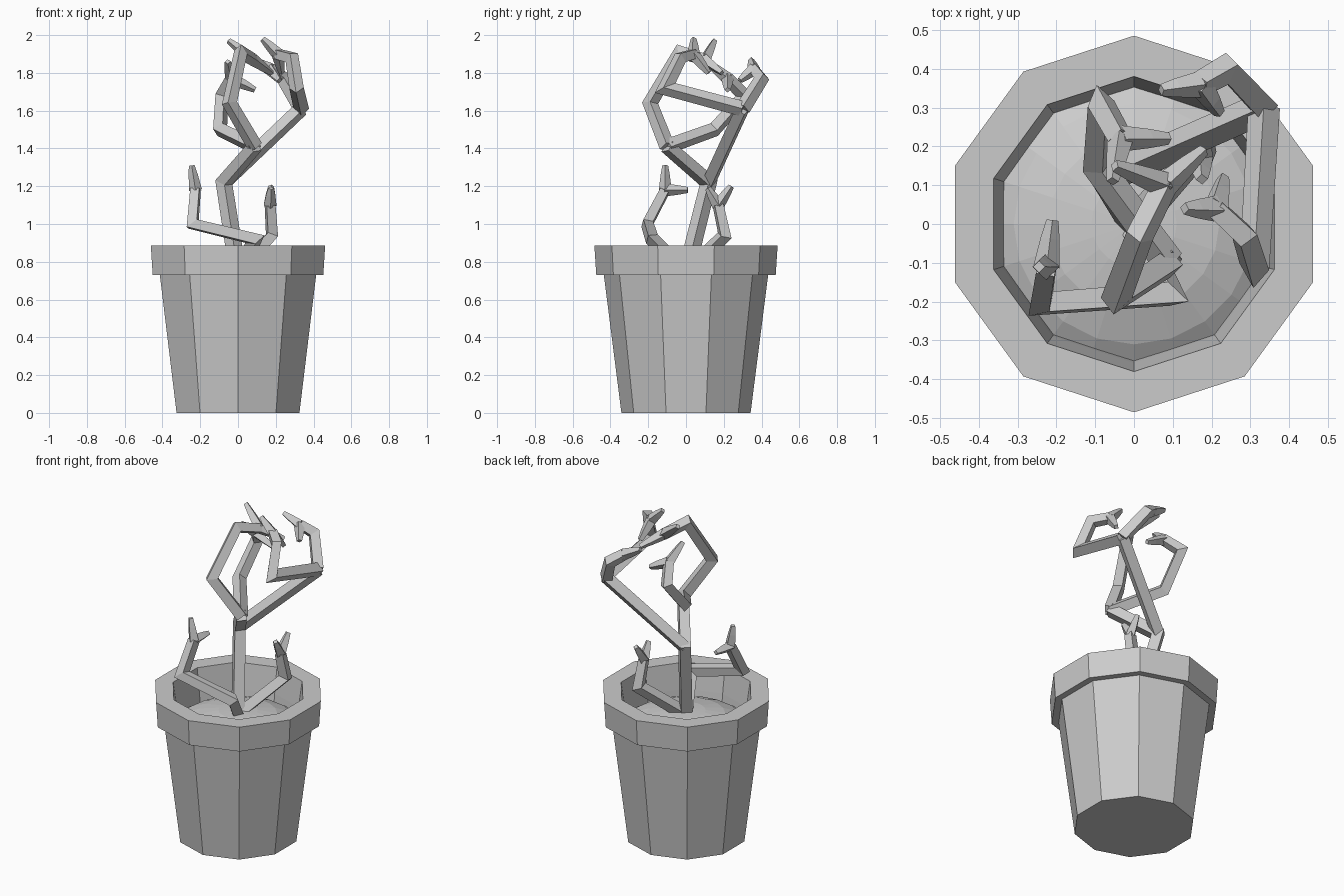
import bpy, bmesh, math
from mathutils import Vector

if "Cube" in bpy.data.objects:
    bpy.data.objects.remove(bpy.data.objects["Cube"])


def make_object(name, bm):
    bmesh.ops.recalc_face_normals(bm, faces=bm.faces)
    mesh = bpy.data.meshes.new(name)
    bm.to_mesh(mesh)
    bm.free()
    ob = bpy.data.objects.new(name, mesh)
    bpy.context.collection.objects.link(ob)
    return ob


def lathe(name, profile, sides):
    """Turn an (r, z) profile round z; r = 0 gives a single pole vertex."""
    bm = bmesh.new()
    rings = []
    for r, z in profile:
        if r == 0:
            rings.append([bm.verts.new((0, 0, z))] * sides)
        else:
            rings.append([bm.verts.new((r * math.sin(i * math.tau / sides),
                                        r * math.cos(i * math.tau / sides), z))
                          for i in range(sides)])
    for a, b in zip(rings, rings[1:]):
        for i in range(sides):
            j = (i + 1) % sides
            bm.faces.new(list(dict.fromkeys((a[i], a[j], b[j], b[i]))))
    if profile[0][0] > 0:
        bm.faces.new(rings[0])
    return make_object(name, bm)


def twig(name, points, start, end):
    """Square mitred bar along a path, tapering from half-width start to end."""
    pts = [Vector(p) for p in points]
    dirs = [(b - a).normalized() for a, b in zip(pts, pts[1:])]
    side = dirs[0].orthogonal().normalized()
    bm = bmesh.new()
    rings = []
    for i, p in enumerate(pts):
        d1 = dirs[max(i - 1, 0)]
        d2 = dirs[min(i, len(dirs) - 1)]
        w = start + (end - start) * i / (len(pts) - 1)
        up = d1.cross(side)
        plane = (d1 + d2).normalized()
        ring = []
        for u, v in ((1, 1), (-1, 1), (-1, -1), (1, -1)):
            o = (side * u + up * v) * w
            o -= d1 * (o.dot(plane) / max(d1.dot(plane), 0.6))
            ring.append(bm.verts.new(p + o))
        rings.append(ring)
        side = d1.rotation_difference(d2) @ side
    for a, b in zip(rings, rings[1:]):
        for i in range(4):
            j = (i + 1) % 4
            bm.faces.new((a[i], a[j], b[j], b[i]))
    bm.faces.new(rings[0])
    bm.faces.new(rings[-1])
    return make_object(name, bm)


def branch(name, path, tips):
    """Bent branch ending in a two-pronged fork."""
    twig(name, path, 0.029, 0.024)
    centre = Vector(path[-1])
    for k, tip in enumerate(tips):
        tip = Vector(tip)
        mid = centre.lerp(tip, 0.6)
        twig(f"{name}_prong_{k + 1}", [centre, mid, tip], 0.024, 0.011)


# ten-sided pot with overhanging rim and hollow top
lathe("pot", [(0.342, 0), (0.435, 0.73), (0.475, 0.73), (0.485, 0.885),
              (0.38, 0.885), (0.358, 0.73), (0.35, 0.66)], 10)

# shallow mound of soil
lathe("soil", [(0.355, 0.68), (0.31, 0.71), (0.22, 0.745), (0.11, 0.765), (0, 0.77)], 20)

# trunk
base = (0, 0, 0.74)
fork_low = (-0.075, 0.12, 1.22)
fork_mid = (0.09, -0.1, 1.41)
fork_right = (0.335, 0.3, 1.61)
twig("trunk", [base, fork_low, fork_mid], 0.032, 0.029)
twig("right_limb", [fork_low, fork_right], 0.029, 0.029)

# low branches
branch("low_left_branch",
       [base, (0.09, -0.18, 0.92), (-0.24, -0.205, 1.0), (-0.225, -0.11, 1.18)],
       [(-0.245, -0.11, 1.31), (-0.21, 0.01, 1.18)])
branch("low_right_branch",
       [base, (0.18, 0.205, 0.94), (0.17, 0.17, 1.1)],
       [(0.175, 0.115, 1.19), (0.175, 0.24, 1.2)])

# upper branches from the middle fork
branch("upper_front_branch",
       [fork_mid, (-0.045, -0.19, 1.64), (0.015, -0.03, 1.91), (0.08, 0.1, 1.87)],
       [(-0.05, 0.15, 1.97), (0.18, 0.19, 1.8)])
branch("upper_left_branch",
       [fork_mid, (-0.095, 0.15, 1.5), (-0.085, 0.31, 1.68), (-0.035, 0.22, 1.77)],
       [(-0.055, 0.11, 1.86), (0.09, 0.22, 1.71)])

# upper branches from the right fork
branch("upper_right_branch",
       [fork_right, (0.31, -0.11, 1.72), (0.285, -0.03, 1.88), (0.21, 0.04, 1.9)],
       [(0.13, 0.04, 1.98), (0.23, 0.12, 1.8)])
branch("upper_back_branch",
       [fork_right, (0.24, 0.4, 1.77), (0.17, 0.36, 1.82)],
       [(0.07, 0.345, 1.87), (0.22, 0.285, 1.76)])
